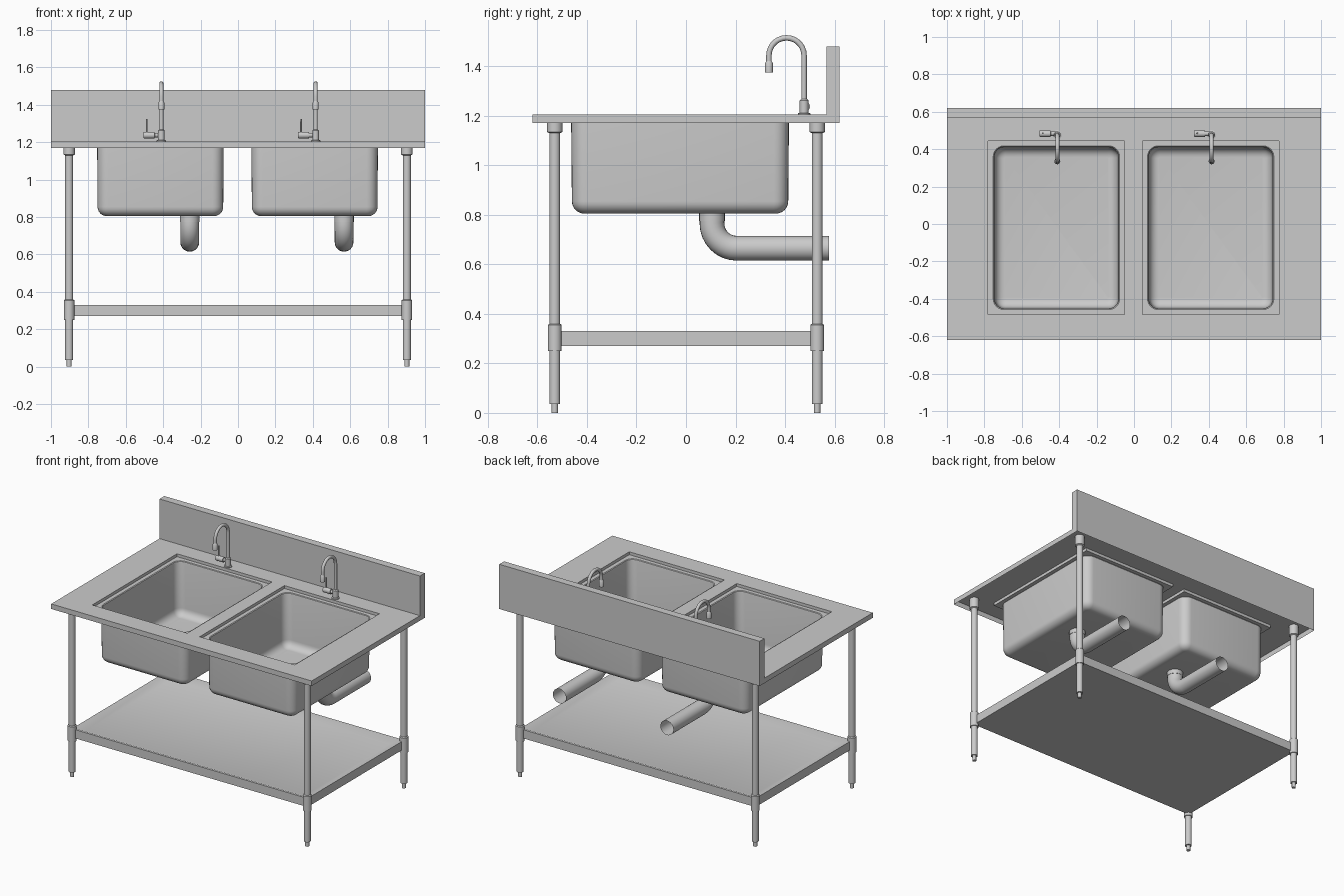
import bpy, bmesh
from math import sin, cos, pi, radians
from mathutils import Vector, Matrix

if "Cube" in bpy.data.objects:
    bpy.data.objects.remove(bpy.data.objects["Cube"])


def finish(name, bm, normals=True):
    bmesh.ops.remove_doubles(bm, verts=bm.verts, dist=1e-5)
    if normals:
        bmesh.ops.recalc_face_normals(bm, faces=bm.faces)
    me = bpy.data.meshes.new(name)
    bm.to_mesh(me)
    bm.free()
    me.shade_smooth()
    me.set_sharp_from_angle(angle=radians(32))
    ob = bpy.data.objects.new(name, me)
    bpy.context.collection.objects.link(ob)
    return ob


def loft(name, rings, cap_start=False, cap_end=False, at=(0, 0, 0), rot=None, normals=True):
    """Skin a list of equal-length point rings."""
    bm = bmesh.new()
    vs = [[bm.verts.new(p) for p in r] for r in rings]
    n = len(vs[0])
    for a, b in zip(vs, vs[1:]):
        for i in range(n):
            j = (i + 1) % n
            bm.faces.new((a[i], a[j], b[j], b[i]))
    if cap_start:
        bm.faces.new(vs[0][::-1])
    if cap_end:
        bm.faces.new(vs[-1])
    if rot:
        bmesh.ops.transform(bm, matrix=rot, verts=bm.verts)
    bmesh.ops.translate(bm, vec=at, verts=bm.verts)
    return finish(name, bm, normals)


def rrect(hx, hy, r, z, k=6):
    """Rounded rectangle ring; r = 0 gives square corners."""
    pts = []
    for q, (sx, sy) in enumerate(((1, 1), (-1, 1), (-1, -1), (1, -1))):
        for i in range(k + 1):
            a = (q + i / k) * pi / 2
            pts.append((sx * (hx - r) + r * cos(a), sy * (hy - r) + r * sin(a), z))
    return pts


def lathe(name, profile, at=(0, 0, 0), rot=None, n=20):
    rings = [[(r * cos(2 * pi * i / n), r * sin(2 * pi * i / n), z) for i in range(n)]
             for r, z in profile]
    return loft(name, rings, True, True, at, rot)


def tube(name, path, r, x, n=20):
    """Sweep a circle along a (y, z) path at a given x."""
    pts = [Vector(p) for p in path]
    rings = []
    for i, p in enumerate(pts):
        t = (pts[min(i + 1, len(pts) - 1)] - pts[max(i - 1, 0)]).normalized()
        rings.append([(x + r * cos(2 * pi * j / n),
                       p.x - t.y * r * sin(2 * pi * j / n),
                       p.y + t.x * r * sin(2 * pi * j / n)) for j in range(n)])
    return loft(name, rings)


CENTRES = (("left", -0.415), ("right", 0.41))
TOP, LEDGE, YC = 1.205, 1.185, -0.02

# countertop: thin sheet with two openings and a folded-down skirt
xs = [-1, -0.78, -0.05, 0.045, 0.775, 1]
ys = [-0.62, -0.485, 0.445, 0.62]
bm = bmesh.new()
g = [[bm.verts.new((x, y, TOP)) for y in ys] for x in xs]
for i in range(5):
    for j in range(3):
        if not (j == 1 and i in (1, 3)):
            bm.faces.new((g[i][j], g[i + 1][j], g[i + 1][j + 1], g[i][j + 1]))
rim = [e for e in bm.edges if e.is_boundary and
       any(all(abs(v.co[k]) > lim for v in e.verts) for k, lim in ((0, 0.99), (1, 0.61)))]
ext = bmesh.ops.extrude_edge_only(bm, edges=rim)
bmesh.ops.translate(bm, vec=(0, 0, -0.035),
                    verts=[v for v in ext["geom"] if isinstance(v, bmesh.types.BMVert)])
finish("countertop", bm)

# backsplash
loft("backsplash", [rrect(1, 0.0265, 0, TOP, 1), rrect(1, 0.0265, 0, 1.48, 1)],
     True, True, at=(0, 0.5935, 0))

for side, cx in CENTRES:
    # basin: recessed ledge, rolled lip, inner wall and floor
    inner = [rrect(0.365, 0.465, 0, TOP), rrect(0.365, 0.465, 0, LEDGE),
             rrect(0.338, 0.438, 0.058, LEDGE), rrect(0.333, 0.433, 0.053, LEDGE - 0.004),
             rrect(0.331, 0.431, 0.051, LEDGE - 0.012)]
    outer = [rrect(0.338, 0.440, 0.06, LEDGE - 0.001)]
    for i in range(7):
        a = i / 6 * pi / 2
        d, h = 0.05 * (1 - cos(a)), 0.05 * (1 - sin(a))
        inner.append(rrect(0.328 - d, 0.428 - d, 0.053 - d * 0.9, 0.813 + h))
        outer.append(rrect(0.336 - d, 0.437 - d, 0.058 - d * 0.9, 0.805 + h))
    loft(f"{side}_basin_inside", inner, cap_end=True, at=(cx, YC, 0), normals=False)
    loft(f"{side}_basin_outside", outer, cap_end=True, at=(cx, YC - 0.004, 0))

    # drain: collar and open elbow pipe running to the back
    px = cx + 0.157
    lathe(f"{side}_drain_collar", [(0.052, 0.775), (0.052, 0.81)], at=(px, 0.105, 0), n=24)
    path = [(0.105, 0.79)]
    path += [(0.205 - 0.1 * cos(a), 0.765 - 0.1 * sin(a)) for a in
             (i / 8 * pi / 2 for i in range(9))]
    tube(f"{side}_drain_pipe", path + [(0.578, 0.665)], 0.05, px, 24)

    # faucet: body, gooseneck, nozzle
    fx, fy = cx + 0.005, 0.477
    lathe(f"{side}_faucet_body", [(0.025, TOP), (0.025, 1.21), (0.018, 1.212), (0.018, 1.262),
                                  (0.012, 1.268)], at=(fx, fy, 0))
    neck = [(fy, 1.26)]
    neck += [(0.406 + 0.071 * cos(a), 1.444 + 0.071 * sin(a)) for a in
             (i / 14 * pi for i in range(15))]
    tube(f"{side}_faucet_neck", neck + [(0.335, 1.415)], 0.011, fx, 16)
    lathe(f"{side}_faucet_nozzle", [(0.016, 1.375), (0.016, 1.412), (0.011, 1.421)],
          at=(fx, 0.335, 0))
    # faucet: side valve and upright lever
    lathe(f"{side}_faucet_valve", [(0.012, 0), (0.012, 0.03), (0.018, 0.031), (0.018, 0.085),
                                   (0.015, 0.09)], at=(fx - 0.005, 0.483, 1.238),
          rot=Matrix.Rotation(-pi / 2, 4, 'Y'))
    lathe(f"{side}_faucet_lever", [(0.005, 1.24), (0.004, 1.325)], at=(fx - 0.078, 0.485, 0), n=10)

# shelf: solid tray with raised rim and sloped inside
loft("lower_shelf", [rrect(0.905, 0.53, 0, 0.27, 1), rrect(0.905, 0.53, 0, 0.33, 1),
                     rrect(0.89, 0.515, 0, 0.33, 1), rrect(0.84, 0.465, 0, 0.31, 1)],
     True, True)

# legs: foot, post, shelf collar, top socket
for sx, nx in ((-1, "left"), (1, "right")):
    for sy, ny in ((-1, "front"), (1, "back")):
        lathe(f"{ny}_{nx}_leg",
              [(0.013, 0), (0.013, 0.035), (0.022, 0.035), (0.022, 0.25), (0.028, 0.25),
               (0.028, 0.355), (0.022, 0.36), (0.022, 1.13), (0.031, 1.135), (0.031, 1.203)],
              at=(sx * 0.903, sy * 0.53, 0))
